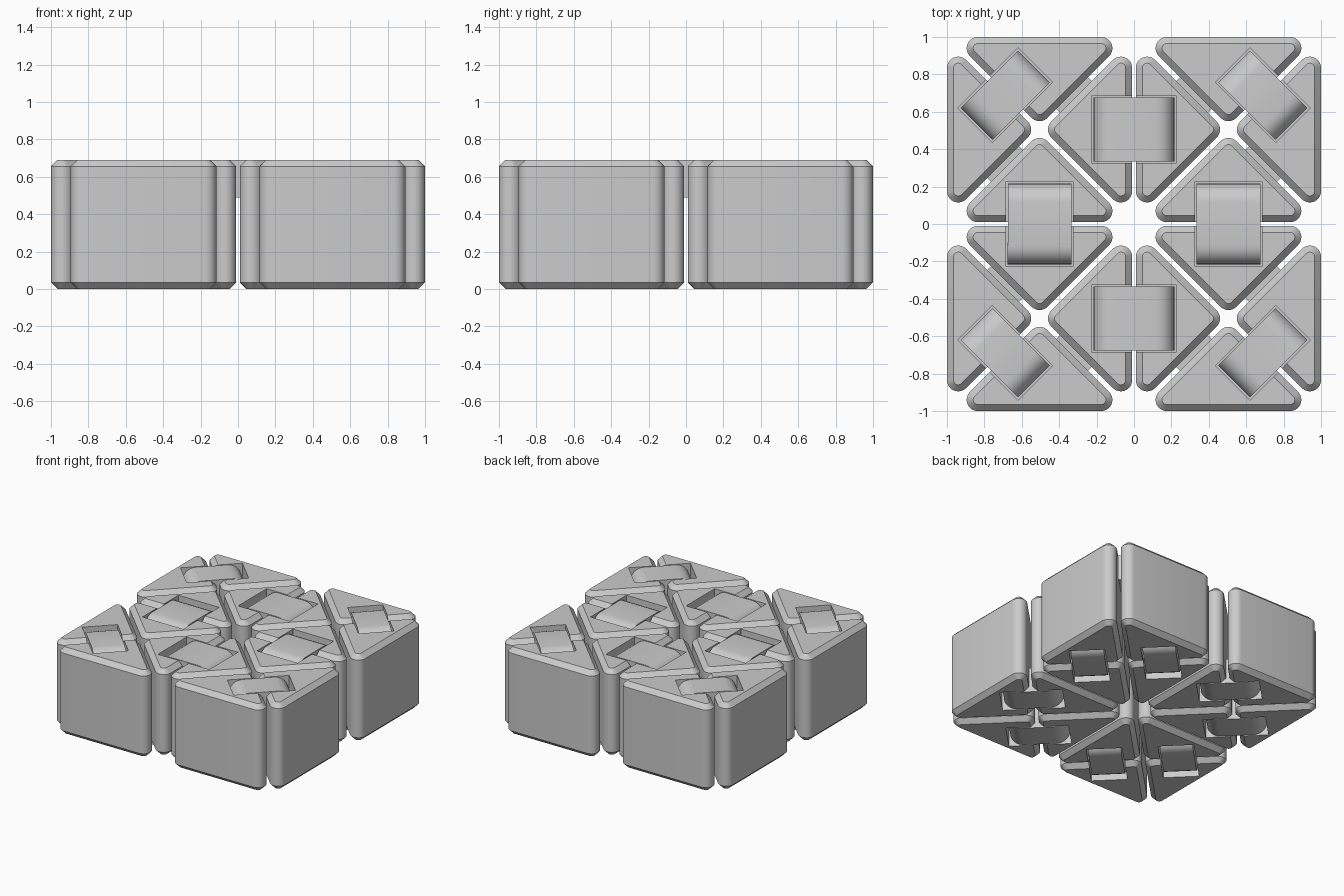
import bpy, bmesh, math
from mathutils import Matrix, Vector

cube = bpy.data.objects.get("Cube")
if cube:
    bpy.data.objects.remove(cube, do_unlink=True)

HEIGHT = 0.69        # block height
CENTRE = 0.505       # centre of each square of four blocks
ROUND = 0.06         # corner radius of a block
CHAMFER = 0.035
STRAP_HALF = 0.217   # half the length of a hinge strap
STRAP_THICK = 0.2
CLEAR = 0.01         # gap between strap and pocket

grey = bpy.data.materials.new("light_grey")
grey.use_nodes = True
grey.diffuse_color = (0.6, 0.6, 0.6, 1)
grey.node_tree.nodes["Principled BSDF"].inputs["Base Color"].default_value = (0.6, 0.6, 0.6, 1)


def new_object(name, bm):
    bmesh.ops.recalc_face_normals(bm, faces=bm.faces)
    mesh = bpy.data.meshes.new(name)
    bm.to_mesh(mesh)
    bm.free()
    mesh.materials.append(grey)
    obj = bpy.data.objects.new(name, mesh)
    bpy.context.collection.objects.link(obj)
    return obj


def loft(bm, rings):
    """Skin a list of equal rings and cap both ends."""
    loops = [[bm.verts.new(p) for p in ring] for ring in rings]
    for a, b in zip(loops, loops[1:]):
        for i in range(len(a)):
            j = (i + 1) % len(a)
            bm.faces.new((a[i], a[j], b[j], b[i]))
    bm.faces.new(loops[0][::-1])
    bm.faces.new(loops[-1])


def arc(cx, cy, radius, start, end, steps=9):
    for i in range(steps + 1):
        a = math.radians(start + (end - start) * i / steps)
        yield cx + radius * math.cos(a), cy + radius * math.sin(a)


def triangle_ring(radius, z):
    """Rounded right triangle pointing at the origin, long side towards +y."""
    pts = [*arc(0, 0.105, radius, 225, 315),
           *arc(0.33, 0.435, radius, -45, 90),
           *arc(-0.33, 0.435, radius, 90, 225)]
    return [(x, y, z) for x, y in pts]


def make_block(name, matrix):
    bm = bmesh.new()
    small = ROUND - CHAMFER
    loft(bm, [triangle_ring(small, 0), triangle_ring(ROUND, CHAMFER),
              triangle_ring(ROUND, HEIGHT - CHAMFER), triangle_ring(small, HEIGHT)])
    bm.transform(matrix)
    return new_object(name, bm)


def make_strap(name, matrix, width):
    """Rounded bar running along local x, centred on its own middle."""
    r = STRAP_THICK / 2
    flat = STRAP_HALF - r
    outline = [*arc(flat, 0, r, -90, 90, 12), *arc(-flat, 0, r, 90, 270, 12)]
    bm = bmesh.new()
    loft(bm, [[(x, y, z) for x, z in outline] for y in (-width / 2, width / 2)])
    bm.transform(matrix)
    return new_object(name, bm)


# Hinge list: name, x, y, strap angle, strap width, is on top
hinges = []
for side in (-1, 1):
    hinges.append(("top_link_x", 0, side * CENTRE, 0, 0.34, True))
    hinges.append(("top_link_y", side * CENTRE, 0, math.pi / 2, 0.34, True))
OFF = 0.184
for sx in (-1, 1):
    for sy in (-1, 1):
        cx, cy = sx * CENTRE, sy * CENTRE
        outward = math.atan2(sy, sx)
        hinges.append(("corner_strap", cx + OFF * sx, cy + OFF * sy,
                       outward + math.pi / 2, 0.24, True))
        for k in (-1, 1):
            hinges.append(("bottom_strap", cx + k * OFF * sx, cy - k * OFF * sy,
                           outward, 0.24, False))

# Straps, and one cutter holding all their pockets
cut_bm = bmesh.new()
parts = []
for name, x, y, angle, width, on_top in hinges:
    z = HEIGHT - STRAP_THICK / 2 if on_top else STRAP_THICK / 2
    turn = Matrix.Rotation(angle, 4, "Z")
    parts.append(make_strap(name, Matrix.Translation((x, y, z)) @ turn, width))
    shift = 0.02 if on_top else -0.02
    size = Vector((2 * (STRAP_HALF + CLEAR), width + 2 * CLEAR,
                   STRAP_THICK + 2 * CLEAR + 0.04, 1))
    bmesh.ops.create_cube(cut_bm, size=1, matrix=Matrix.Translation((x, y, z + shift))
                          @ turn @ Matrix.Diagonal(size))
cutter = new_object("pocket_cutter", cut_bm)
cutter.hide_render = True

# Four squares of four blocks each
for sx in (-1, 1):
    for sy in (-1, 1):
        for q in range(4):
            place = (Matrix.Translation((sx * CENTRE, sy * CENTRE, 0))
                     @ Matrix.Rotation(q * math.pi / 2, 4, "Z"))
            block = make_block("triangular_block", place)
            cut = block.modifiers.new("pockets", "BOOLEAN")
            cut.operation = "DIFFERENCE"
            cut.solver = "EXACT"
            cut.object = cutter
            parts.append(block)

# Bake the pockets, drop the cutter and shade
bpy.context.view_layer.update()
graph = bpy.context.evaluated_depsgraph_get()
for obj in parts:
    if obj.modifiers:
        baked = bpy.data.meshes.new_from_object(obj.evaluated_get(graph))
        obj.modifiers.clear()
        obj.data = baked
bpy.data.objects.remove(cutter, do_unlink=True)

bpy.ops.object.select_all(action="DESELECT")
for obj in parts:
    obj.select_set(True)
bpy.context.view_layer.objects.active = parts[0]
bpy.ops.object.shade_smooth_by_angle(angle=math.radians(30))
